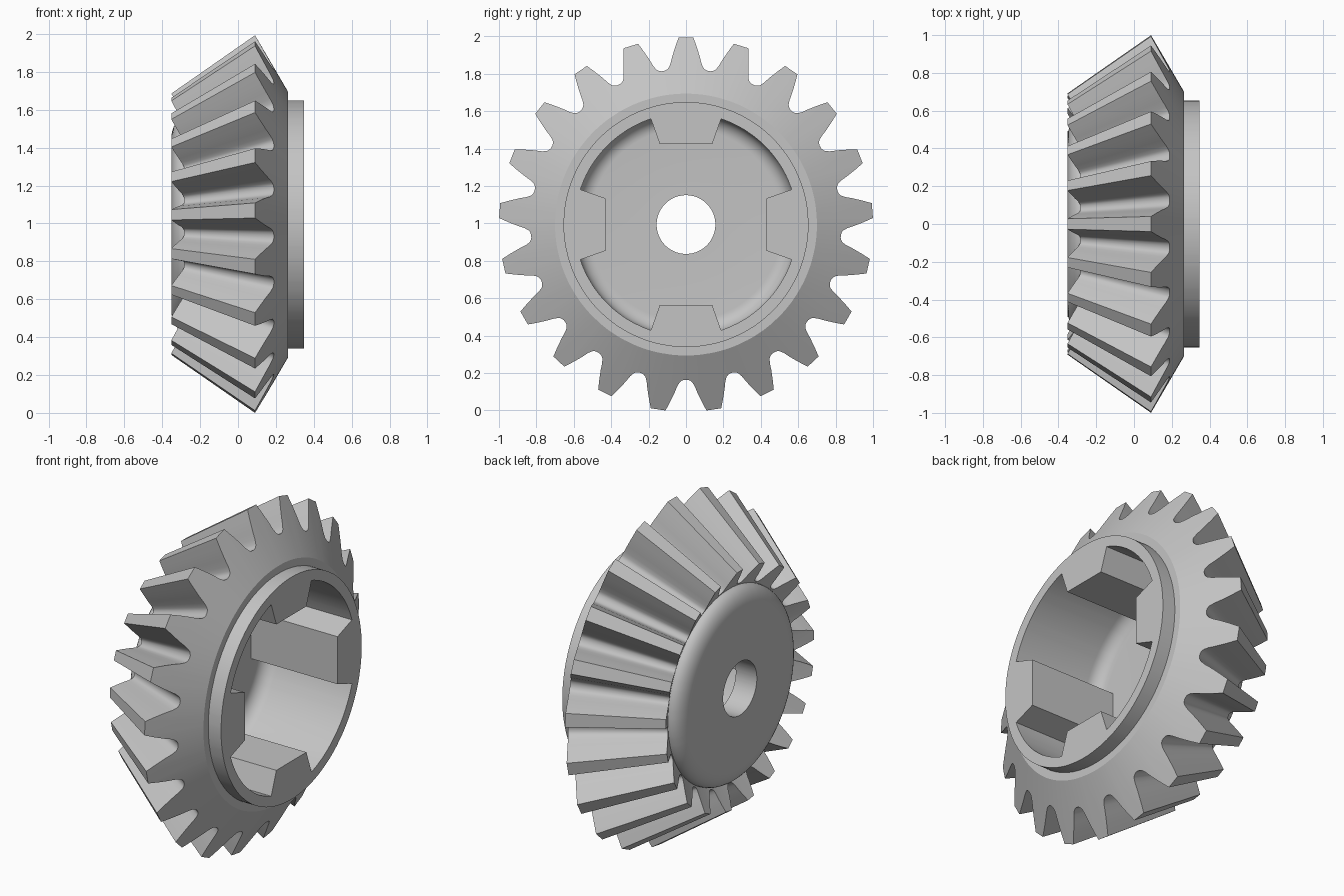
import bpy, bmesh, math
from mathutils import Matrix

if "Cube" in bpy.data.objects:
    bpy.data.objects.remove(bpy.data.objects["Cube"])

TEETH = 21
CENTRE_Z = 0.994
APEX = -1.345          # x of the pitch cone apex
SCALE = 0.692          # small end of the teeth relative to the large end

steel = bpy.data.materials.new("grey_metal")
steel.diffuse_color = (0.55, 0.55, 0.55, 1)
steel.use_nodes = True
steel.node_tree.nodes["Principled BSDF"].inputs["Base Color"].default_value = steel.diffuse_color


def finish(name, bm, angle):
    bmesh.ops.recalc_face_normals(bm, faces=bm.faces)
    mesh = bpy.data.meshes.new(name)
    bm.to_mesh(mesh)
    bm.free()
    mesh.materials.append(steel)
    ob = bpy.data.objects.new(name, mesh)
    ob.location.z = CENTRE_Z
    bpy.context.collection.objects.link(ob)
    bpy.ops.object.select_all(action='DESELECT')
    ob.select_set(True)
    bpy.context.view_layer.objects.active = ob
    bpy.ops.object.shade_smooth_by_angle(angle=math.radians(angle))
    return ob


# Half tooth outline at the large end: radius, half width
half = [(1, .04), (.95, .058), (.9, .074), (.865, .083), (.845, .092),
        (.838, .098), (.834, .104), (.83, .116)]
tooth = [(r, -w / r) for r, w in reversed(half)] + [(r, w / r) for r, w in half]
outline = [(r, a + i * math.tau / TEETH) for i in range(TEETH) for r, a in tooth]


def back_cone_x(r):
    return 0.09 + (1 - r) * 0.175 / 0.3


def arc(cr, cx, ar, ax, start, end, n=8):
    """Elliptical arc in (radius, x)."""
    out = []
    for i in range(n + 1):
        t = math.radians(start + (end - start) * i / n)
        out.append((cr + ar * math.cos(t), cx + ax * math.sin(t)))
    return out


# Gear body: rings swept from the back shoulder over the teeth, hub and cavity
root_r = 0.565
root_x = APEX + (back_cone_x(root_r / SCALE) - APEX) * SCALE
rings = [[(0.70, 0.265, a) for r, a in outline],
         [(r, back_cone_x(r), a) for r, a in outline],
         [(r * SCALE, APEX + (back_cone_x(r) - APEX) * SCALE, a) for r, a in outline]]
profile = arc(0.455, root_x, root_r - 0.455, 0.352 + root_x, 0, -90)   # rounded hub
profile += [(0.157, -0.352), (0.157, -0.215)]                          # shaft hole
profile += arc(0.515, -0.135, 0.08, 0.08, -90, 0)                      # cavity fillet
profile += [(0.595, 0.348), (0.655, 0.348), (0.655, 0.265)]            # rim collar
rings += [[(r, x, a) for _, a in outline] for r, x in profile]

bm = bmesh.new()
grid = [[bm.verts.new((x, r * math.sin(a), r * math.cos(a))) for r, x, a in ring]
        for ring in rings]
n = len(outline)
for k, ring in enumerate(grid):
    nxt = grid[(k + 1) % len(grid)]
    for i in range(n):
        j = (i + 1) % n
        bm.faces.new((ring[i], ring[j], nxt[j], nxt[i]))
finish("bevel_gear_body", bm, 28)

# Four drive lugs inside the cavity
spread = math.asin(0.188 / 0.596)
section = [(-0.14, 0.43), (0.14, 0.43)]
for i in range(7):
    a = spread * (1 - i / 3)
    section.append((0.596 * math.sin(a), 0.596 * math.cos(a)))
for q in range(4):
    bm = bmesh.new()
    face = bm.faces.new([bm.verts.new((0.348, y, z)) for y, z in section])
    new = bmesh.ops.extrude_face_region(bm, geom=[face], use_keep_orig=True)
    moved = [v for v in new['geom'] if isinstance(v, bmesh.types.BMVert)]
    bmesh.ops.translate(bm, verts=moved, vec=(-0.57, 0, 0))
    bmesh.ops.rotate(bm, verts=bm.verts, matrix=Matrix.Rotation(q * math.pi / 2, 3, 'X'))
    finish(f"drive_lug_{q + 1}", bm, 25)
